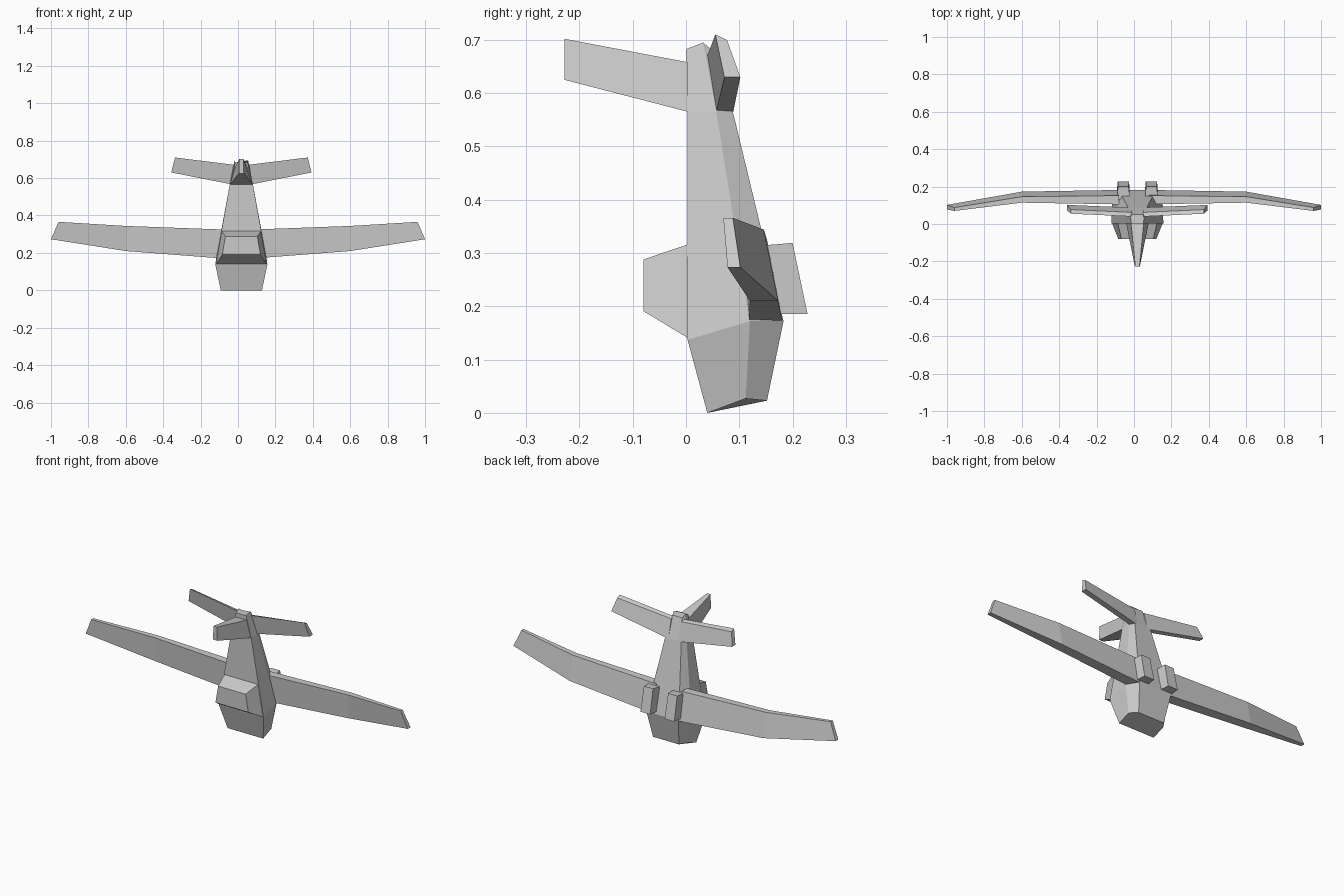
import bpy, bmesh

CX = 0.018  # the fuselage sits slightly off the wing centre


def loft(name, rings):
    """Skin a list of closed rings with flat faces and cap both ends."""
    bm = bmesh.new()
    loops = [[bm.verts.new(p) for p in ring] for ring in rings]
    for a, b in zip(loops, loops[1:]):
        n = len(a)
        for i in range(n):
            j = (i + 1) % n
            bm.faces.new((a[i], a[j], b[j], b[i]))
    bm.faces.new(loops[0])
    bm.faces.new(loops[-1])
    bmesh.ops.recalc_face_normals(bm, faces=bm.faces)
    mesh = bpy.data.meshes.new(name)
    bm.to_mesh(mesh)
    bm.free()
    obj = bpy.data.objects.new(name, mesh)
    bpy.context.collection.objects.link(obj)
    return obj


def sym(points):
    """Half outline of (half width, y, z) -> full ring about the body centre."""
    return ([(CX + w, y, z) for w, y, z in points]
            + [(CX - w, y, z) for w, y, z in reversed(points)])


# Fuselage: nose, shoulder, tail base, tail end
loft("fuselage", [
    sym([(0.11, 0.04, 0.0), (0.11, 0.112, 0.027), (0.08, 0.152, 0.023)]),
    sym([(0.139, 0.003, 0.137), (0.135, 0.12, 0.172), (0.10, 0.183, 0.172)]),
    sym([(0.062, 0.003, 0.565), (0.062, 0.057, 0.565), (0.05, 0.088, 0.565)]),
    sym([(0.032, 0.001, 0.683), (0.036, 0.032, 0.695), (0.03, 0.05, 0.68)]),
])

# Canopy: wide base, narrow top
loft("canopy", [
    sym([(0.136, 0.006, 0.139), (0.105, 0.006, 0.317)]),
    sym([(0.102, -0.08, 0.191), (0.085, -0.08, 0.288)]),
])

# Tail fin: wedge
loft("tail_fin", [
    sym([(0.06, 0.004, 0.565), (0.034, 0.004, 0.658)]),
    sym([(0.013, -0.228, 0.625), (0.011, -0.228, 0.702)]),
])

for side, s in (("right", 1), ("left", -1)):
    # Wing sections: leading x, trailing x, then four (y, z) corners
    wing = [
        (0.08, 0.08, [(0.118, 0.17), (0.182, 0.17), (0.152, 0.325), (0.105, 0.325)]),
        (0.60, 0.60, [(0.12, 0.21), (0.173, 0.21), (0.146, 0.344), (0.114, 0.344)]),
        (1.00, 0.96, [(0.078, 0.273), (0.102, 0.273), (0.088, 0.366), (0.07, 0.366)]),
    ]
    loft(side + "_wing", [
        [(s * (xl if i < 2 else xt), y, z) for i, (y, z) in enumerate(c)]
        for xl, xt, c in wing])

    # Tailplane, drooping slightly
    tail = [
        (0.03, 0.03, [(0.056, 0.562), (0.088, 0.562), (0.062, 0.664), (0.04, 0.67)]),
        (0.375, 0.355, [(0.072, 0.63), (0.102, 0.63), (0.077, 0.7), (0.055, 0.71)]),
    ]
    loft(side + "_tailplane", [
        [(CX + s * (xl if i < 2 else xt), y, z) for i, (y, z) in enumerate(c)]
        for xl, xt, c in tail])

    # Belly pod
    px = CX + s * 0.075
    loft(side + "_belly_pod", [
        [(px - 0.038, 0.14, 0.185), (px + 0.038, 0.14, 0.185),
         (px + 0.03, 0.228, 0.186), (px - 0.03, 0.228, 0.186)],
        [(px - 0.036, 0.13, 0.313), (px + 0.036, 0.13, 0.313),
         (px + 0.028, 0.2, 0.319), (px - 0.028, 0.2, 0.319)],
    ])
